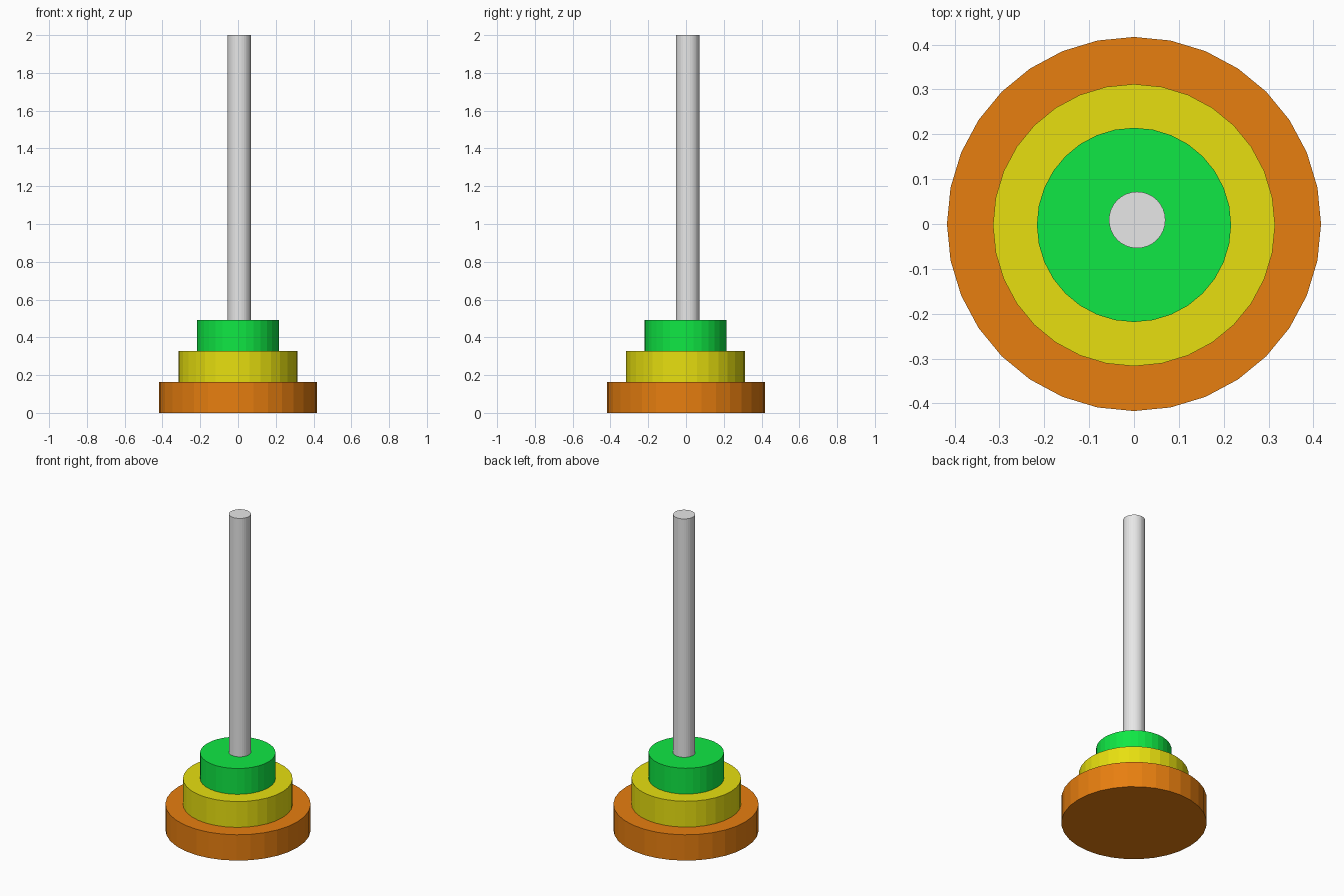
import bpy

cube = bpy.data.objects.get("Cube")
if cube:
    bpy.data.objects.remove(cube, do_unlink=True)


def make_material(name, rgb):
    mat = bpy.data.materials.new(name)
    mat.use_nodes = True
    color = (*rgb, 1.0)
    mat.diffuse_color = color
    mat.node_tree.nodes["Principled BSDF"].inputs["Base Color"].default_value = color
    return mat


def add_disc(name, radius, bottom, top, material, x=0.0, y=0.0):
    bpy.ops.mesh.primitive_cylinder_add(
        vertices=32, radius=radius, depth=top - bottom,
        location=(x, y, (bottom + top) / 2))
    obj = bpy.context.object
    obj.name = name
    obj.data.materials.append(material)
    return obj


orange = make_material("orange", (0.8, 0.21, 0.005))
yellow = make_material("yellow", (0.8, 0.74, 0.005))
green = make_material("green", (0.005, 0.8, 0.058))
grey = make_material("light grey", (0.8, 0.8, 0.8))

# Stacked discs, each resting on the one below
step = 0.1635
add_disc("bottom_disc", 0.417, 0, step, orange)
add_disc("middle_disc", 0.3145, step, 2 * step, yellow, y=-0.0025)
add_disc("top_disc", 0.2165, 2 * step, 3 * step, green, y=-0.002)

# Slightly off-centre rod standing on the top disc
rod = add_disc("rod", 0.063, 3 * step - 0.02, 2.0, grey, x=0.007, y=0.009)
